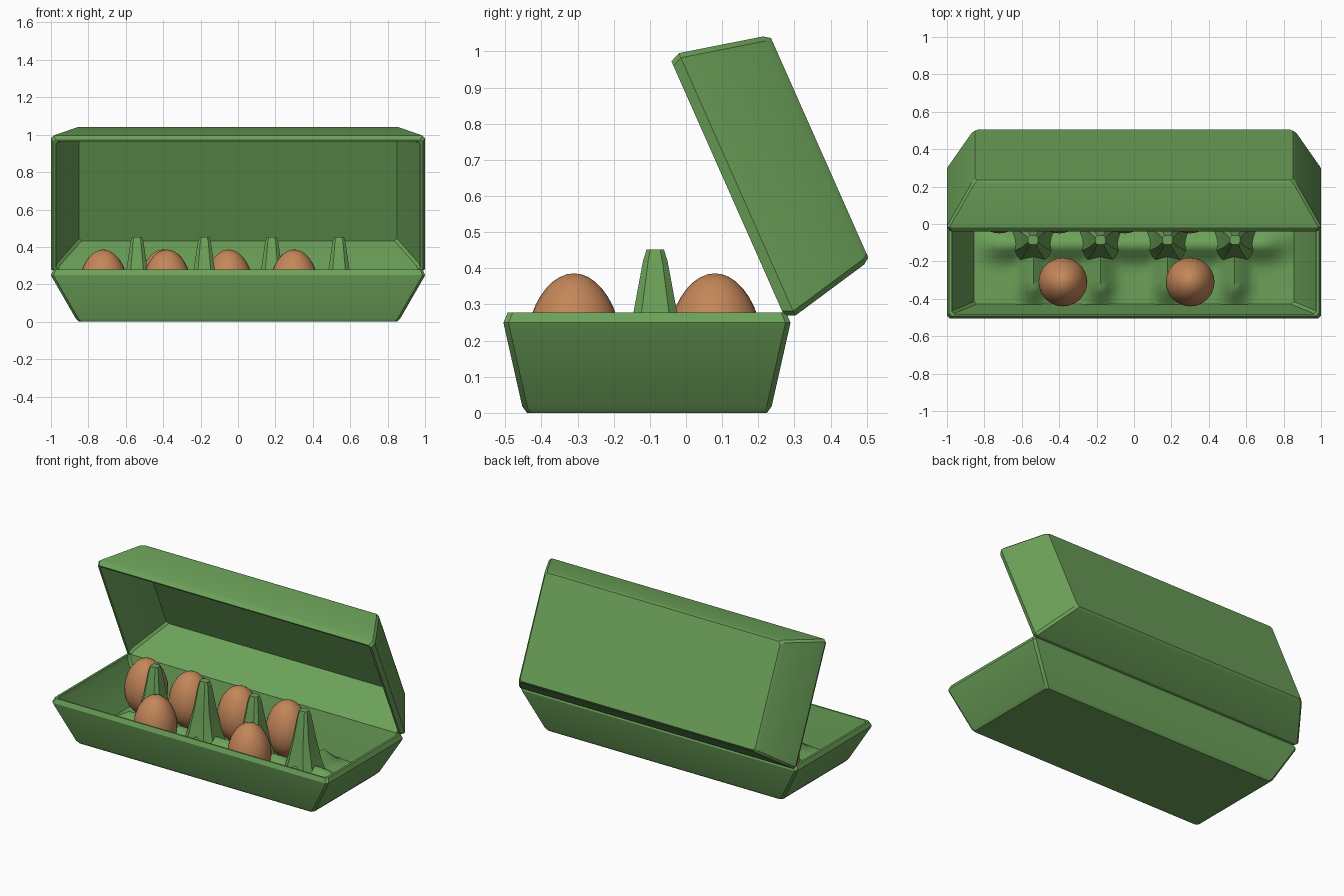
import bpy, bmesh, math
from mathutils import Matrix, Vector

if "Cube" in bpy.data.objects:
    bpy.data.objects.remove(bpy.data.objects["Cube"])


def material(name, color):
    m = bpy.data.materials.new(name)
    m.diffuse_color = color
    m.use_nodes = True
    m.node_tree.nodes["Principled BSDF"].inputs["Base Color"].default_value = m.diffuse_color
    return m


green = material("green_pulp", (0.15, 0.36, 0.10, 1))
brown = material("egg_shell", (0.55, 0.24, 0.10, 1))


def finish(bm, name, mat, angle=30):
    bmesh.ops.recalc_face_normals(bm, faces=bm.faces)
    me = bpy.data.meshes.new(name)
    bm.to_mesh(me)
    bm.free()
    me.materials.append(mat)
    ob = bpy.data.objects.new(name, me)
    bpy.context.collection.objects.link(ob)
    bpy.ops.object.select_all(action='DESELECT')
    ob.select_set(True)
    bpy.context.view_layer.objects.active = ob
    bpy.ops.object.shade_smooth_by_angle(angle=math.radians(angle))
    return ob


def loft(bm, rings):
    """Skin a stack of chamfered rectangles (cx, cy, half x, half y, z, chamfer)."""
    loops = []
    for cx, cy, hx, hy, z, c in rings:
        pts = [(hx - c, -hy), (hx, c - hy), (hx, hy - c), (hx - c, hy),
               (c - hx, hy), (-hx, hy - c), (-hx, c - hy), (c - hx, -hy)]
        loops.append([bm.verts.new((cx + x, cy + y, z)) for x, y in pts])
    for a, b in zip(loops, loops[1:]):
        for i in range(8):
            j = (i + 1) % 8
            bm.faces.new((a[i], a[j], b[j], b[i]))
    bm.faces.new(loops[0])
    bm.faces.new(loops[-1])


# Open tray shell, used for both halves: (inset x, inset y, z)
HX, HY, YC = 1.0, 0.397, -0.108
SECTION = [(0.15, 0.065, 0), (0.132, 0.052, 0.018), (0.004, 0.002, 0.24),
           (0, 0, 0.25), (0.012, 0.012, 0.278), (0.026, 0.022, 0.278),
           (0.032, 0.03, 0.245), (0.15, 0.078, 0.022)]


def tray(name):
    bm = bmesh.new()
    loft(bm, [(0, 0, HX - ix, HY - iy, z, 0.014) for ix, iy, z in SECTION])
    return finish(bm, name, green)


base = tray("base_tray")
base.location = (0, YC, 0)

# Lid: the same shell swung open about the back rim
lid = tray("lid")
rot = Matrix.Rotation(math.radians(113.9), 4, 'X')
hinge = Vector((0, 0.302, 0.269))
lid.matrix_world = Matrix.Translation(hinge - rot @ Vector((0, -HY, 0.25))) @ rot

# Cupped floor with ridges between the egg cups
PEGS = (-0.54, -0.18, 0.18, 0.54)
bm = bmesh.new()
bmesh.ops.create_grid(bm, x_segments=48, y_segments=20, size=1)
for v in bm.verts:
    x, y = v.co.x * 0.858, v.co.y * 0.328
    across = sum(math.exp(-((x - p) / 0.06) ** 2) for p in PEGS)
    along = math.exp(-(y / 0.07) ** 2)
    fade = min(1, (0.328 - abs(y)) / 0.1) * min(1, (0.858 - abs(x)) / 0.15)
    v.co = (x, y, 0.03 + fade * 0.09 * max(across, along))
finish(bm, "cup_floor", green, 60).location = (0, YC, 0)

# Tall faceted posts between the cups
for i, px in enumerate(PEGS):
    bm = bmesh.new()
    loft(bm, [(px, -0.085, hx, hy, z, hx * 0.4) for hx, hy, z in
              [(0.12, 0.115, 0.03), (0.088, 0.088, 0.13), (0.056, 0.06, 0.28),
               (0.036, 0.034, 0.42), (0.027, 0.024, 0.452)]])
    finish(bm, f"post_{i + 1}", green, 20)

# Eggs, slightly narrower at the top
SPOTS = [(-0.72, 0.08), (-0.40, 0.08), (-0.05, 0.08), (0.30, 0.08),
         (-0.38, -0.31), (0.30, -0.31)]
for i, (ex, ey) in enumerate(SPOTS):
    bm = bmesh.new()
    bmesh.ops.create_uvsphere(bm, u_segments=28, v_segments=18, radius=1)
    for v in bm.verts:
        r = 0.13 * (1 - 0.1 * v.co.z)
        v.co = (v.co.x * r, v.co.y * r, v.co.z * 0.178)
    finish(bm, f"egg_{i + 1}", brown, 60).location = (ex, ey, 0.208)
